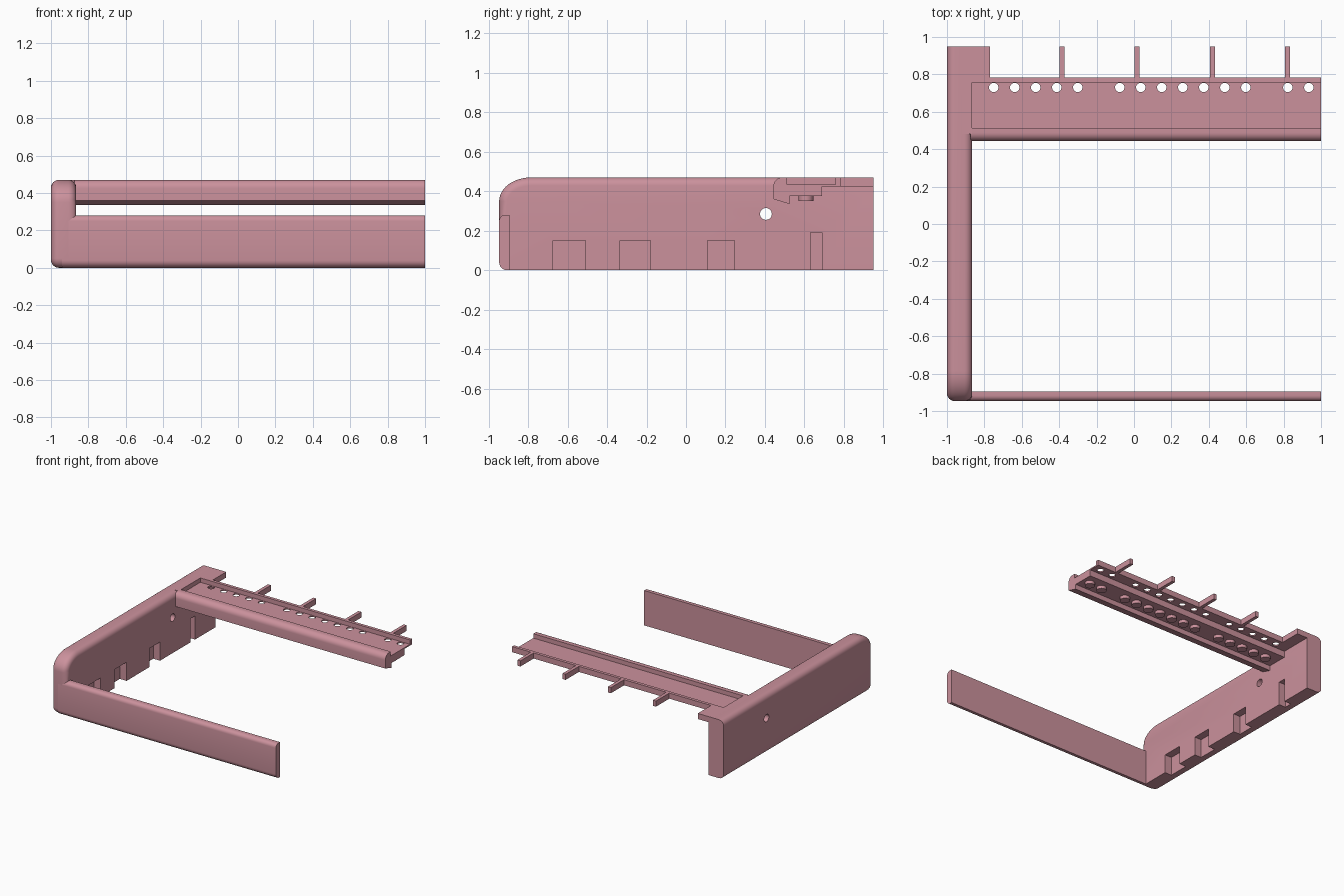
import bpy, bmesh, math
from mathutils import Matrix, Vector

if "Cube" in bpy.data.objects:
    bpy.data.objects.remove(bpy.data.objects["Cube"])

pink = bpy.data.materials.new("dusty pink")
pink.diffuse_color = (0.60, 0.285, 0.335, 1)
pink.use_nodes = True
pink.node_tree.nodes["Principled BSDF"].inputs["Base Color"].default_value = pink.diffuse_color


def finish(name, bm):
    bmesh.ops.recalc_face_normals(bm, faces=bm.faces)
    me = bpy.data.meshes.new(name)
    bm.to_mesh(me)
    bm.free()
    ob = bpy.data.objects.new(name, me)
    bpy.context.collection.objects.link(ob)
    me.materials.append(pink)
    return ob


def extrude(profile, x0, x1):
    """Prism along x from a (y, z) outline."""
    bm = bmesh.new()
    face = bm.faces.new([bm.verts.new((x0, y, z)) for y, z in profile])
    out = bmesh.ops.extrude_face_region(bm, geom=[face])["geom"]
    bmesh.ops.translate(bm, vec=(x1 - x0, 0, 0),
                        verts=[v for v in out if isinstance(v, bmesh.types.BMVert)])
    return bm


def arc(cy, cz, ry, rz, a0, a1, n=8):
    return [(cy + ry * math.cos(math.radians(a0 + (a1 - a0) * i / n)),
             cz + rz * math.sin(math.radians(a0 + (a1 - a0) * i / n))) for i in range(n + 1)]


def add_box(bm, lo, hi):
    lo, hi = Vector(lo), Vector(hi)
    m = Matrix.Translation((lo + hi) / 2) @ Matrix.Diagonal((*(hi - lo), 1))
    bmesh.ops.create_cube(bm, size=1, matrix=m)


def add_cylinder(bm, centre, r, depth, rot=Matrix()):
    bmesh.ops.create_cone(bm, cap_ends=True, segments=24, radius1=r, radius2=r,
                          depth=depth, matrix=Matrix.Translation(centre) @ rot)


def select_only(ob):
    bpy.ops.object.select_all(action='DESELECT')
    ob.select_set(True)
    bpy.context.view_layer.objects.active = ob


def cut(ob, cutter):
    mod = ob.modifiers.new("cut", 'BOOLEAN')
    mod.operation, mod.object, mod.solver = 'DIFFERENCE', cutter, 'EXACT'
    select_only(ob)
    bpy.ops.object.modifier_apply(modifier=mod.name)
    bpy.data.objects.remove(cutter)


def smooth(ob):
    select_only(ob)
    bpy.ops.object.shade_smooth_by_angle(angle=math.radians(30))


# side wall: large front-top curve, rounded long edges
INNER = -0.865
outline = ([(0.95, 0.0), (0.95, 0.47)]
           + arc(-0.785, 0.35, 0.162, 0.12, 90, 180, 12)
           + arc(-0.897, 0.05, 0.05, 0.05, 180, 270, 6))
bm = extrude(outline, -1, INNER)
edges = []
for e in bm.edges:
    a, b = (v.co for v in e.verts)
    if abs(a.x - b.x) > 0.01 or min(a.y, b.y) > 0.9:
        continue
    along_bottom = max(a.z, b.z) < 0.06
    if a.x < -0.95 or not along_bottom:
        edges.append(e)
bmesh.ops.bevel(bm, geom=edges, offset=0.042, offset_type='OFFSET', segments=6,
                profile=0.5, affect='EDGES', clamp_overlap=False)
wall = finish("side_wall", bm)

# notches in the inner face and the round through hole
bm = bmesh.new()
for y0, y1, h in [(-0.675, -0.51, 0.15), (-0.335, -0.18, 0.15),
                  (0.11, 0.245, 0.15), (0.63, 0.69, 0.19)]:
    add_box(bm, (INNER - 0.06, y0, -0.05), (INNER + 0.05, y1, h))
add_cylinder(bm, (-0.93, 0.405, 0.285), 0.03, 0.4, Matrix.Rotation(math.pi / 2, 4, 'Y'))
cut(wall, finish("wall_cutter", bm))
smooth(wall)

# front bar with rounded outer edges
bar = finish("front_bar", extrude(
    [(-0.895, 0.0), (-0.895, 0.28)]
    + arc(-0.917, 0.25, 0.03, 0.03, 90, 180, 6)
    + arc(-0.907, 0.04, 0.04, 0.04, 180, 270, 6), -0.94, 1))
smooth(bar)

# back rail with shallow tray and a rounded front lip
rail = finish("back_rail", extrude(
    [(0.443, 0.36), (0.525, 0.335), (0.525, 0.375), (0.69, 0.375), (0.69, 0.425),
     (0.782, 0.425), (0.782, 0.47), (0.757, 0.47), (0.757, 0.435), (0.512, 0.435),
     (0.512, 0.47)] + arc(0.488, 0.425, 0.045, 0.045, 90, 180, 8), INNER - 0.01, 1))
hole_xs = [-0.75 + 0.1123 * i for i in range(16) if i not in (5, 13)]
bm = bmesh.new()
for x in hole_xs:
    add_cylinder(bm, (x, 0.73, 0.43), 0.025, 0.07)
cut(rail, finish("hole_cutter", bm))
smooth(rail)

# studs under the rail
bm = bmesh.new()
for x in hole_xs:
    add_cylinder(bm, (x, 0.608, 0.365), 0.037, 0.03)
smooth(finish("rail_studs", bm))

# flat corner plate on the wall's back end
bm = bmesh.new()
add_box(bm, (-0.92, 0.48, 0.38), (INNER, 0.95, 0.47))
add_box(bm, (-0.9, 0.77, 0.425), (-0.77, 0.95, 0.47))
finish("corner_plate", bm)

# pegs behind the rail
bm = bmesh.new()
for i in range(4):
    x = -0.385 + 0.402 * i
    add_box(bm, (x - 0.0135, 0.775, 0.425), (x + 0.0135, 0.95, 0.47))
finish("back_pegs", bm)
